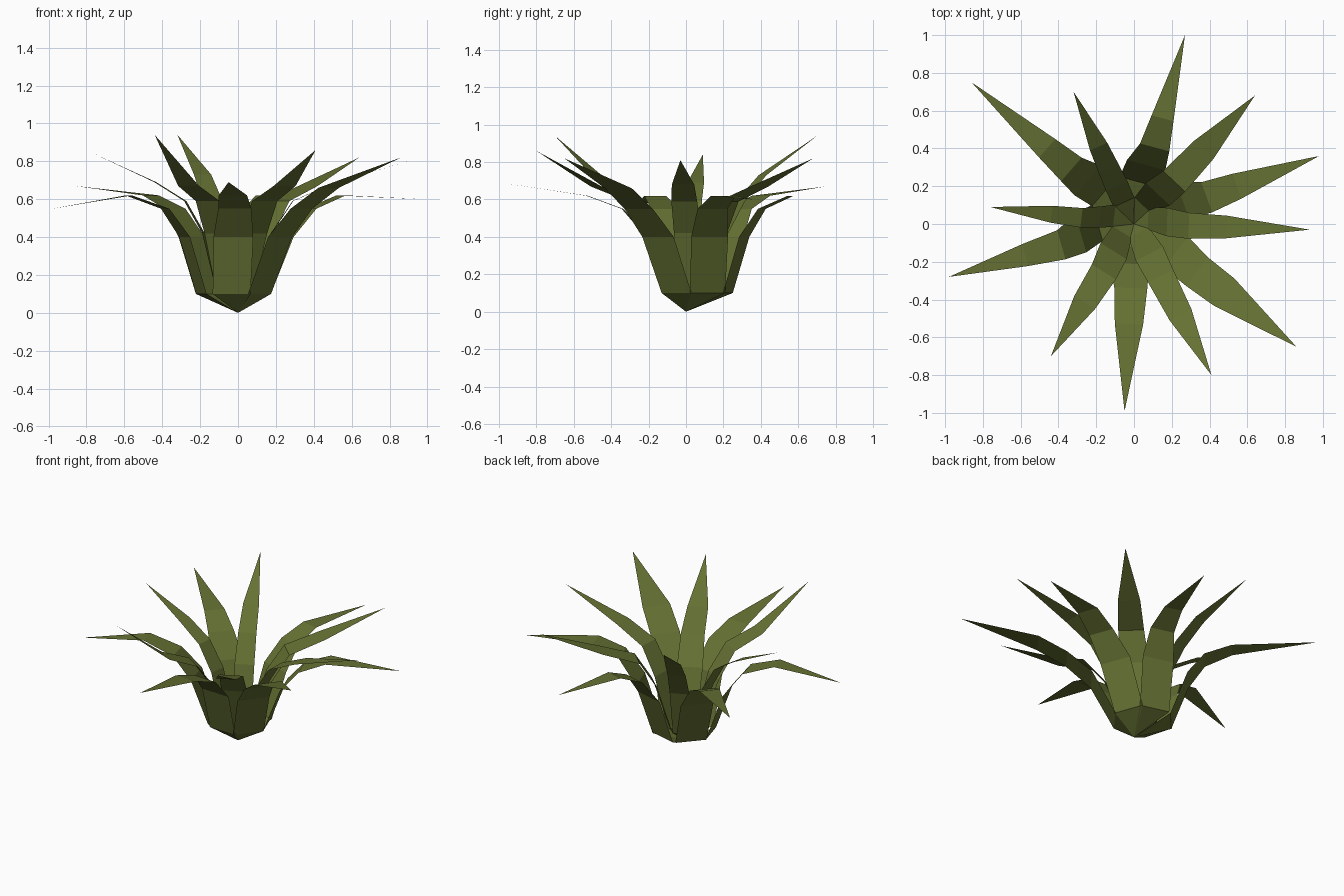
import bpy
import bmesh
from mathutils import Vector

default_cube = bpy.data.objects.get("Cube")
if default_cube:
    bpy.data.objects.remove(default_cube, do_unlink=True)

# One flat olive green for the whole plant
green = bpy.data.materials.new("olive_leaf_green")
green.use_nodes = True
leaf_colour = (0.13, 0.165, 0.033, 1)
green.diffuse_color = leaf_colour
shader = green.node_tree.nodes["Principled BSDF"]
shader.inputs["Base Color"].default_value = leaf_colour
shader.inputs["Roughness"].default_value = 0.9

ROOT = Vector((0, 0, 0))
CROWN_SHIFT = Vector((-0.025, 0.055, 0))   # the crown leans a little off centre

# Each leaf: tip position, reach at the shoulder,
# then reach, height and width at the outer bend
OUTER_LEAVES = [
    ((0.27, 1.00, 0.62), 0.42, 0.58, 0.62, 0.12),
    ((0.98, 0.36, 0.60), 0.41, 0.58, 0.62, 0.14),
    ((0.86, -0.65, 0.82), 0.42, 0.60, 0.66, 0.18),
    ((-0.05, -0.99, 0.69), 0.34, 0.53, 0.62, 0.15),
    ((-0.98, -0.28, 0.55), 0.40, 0.60, 0.62, 0.12),
    ((-0.86, 0.75, 0.67), 0.44, 0.61, 0.62, 0.13),
]
INNER_LEAVES = [
    ((0.64, 0.68, 0.82), 0.31, 0.54, 0.67, 0.14),
    ((0.93, -0.03, 0.81), 0.29, 0.49, 0.68, 0.12),
    ((0.41, -0.80, 0.86), 0.31, 0.54, 0.67, 0.13),
    ((-0.44, -0.70, 0.94), 0.30, 0.49, 0.67, 0.13),
    ((-0.76, 0.09, 0.84), 0.28, 0.44, 0.69, 0.09),
    ((-0.32, 0.70, 0.94), 0.32, 0.45, 0.73, 0.10),
]


def outer_rows(shoulder, bend_width):
    """Reach, height, width and share of the crown shift for each cross row."""
    return [
        (0.175, 0.10, 0.20, 1.0),
        (shoulder * 0.7, 0.40, 0.21, 0.5),
        (shoulder, 0.55, 0.5 * (bend_width + 0.2), 0),
    ]


def inner_rows(shoulder, bend_width):
    return [
        (0.09, 0.10, 0.12, 0.6),
        (shoulder * 0.63, 0.42, bend_width * 1.25, 0.3),
        (shoulder, 0.59, bend_width * 1.15, 0),
    ]


def build_leaf(name, make_rows, tip, shoulder, bend_reach, bend_height, bend_width):
    """A flat strip that rises from the root, arches over and ends in a point."""
    tip = Vector(tip)
    outward = Vector((tip.x, tip.y, 0)).normalized()
    sideways = Vector((-outward.y, outward.x, 0))
    rows = make_rows(shoulder, bend_width)
    rows.append((bend_reach, bend_height, bend_width, 0))

    bm = bmesh.new()
    root = bm.verts.new(ROOT)
    previous = None
    for reach, height, width, shift in rows:
        middle = outward * reach + CROWN_SHIFT * shift
        middle.z = height
        pair = [bm.verts.new(middle + sideways * width * side) for side in (-0.5, 0.5)]
        if previous:
            bm.faces.new((previous[0], pair[0], pair[1], previous[1]))
        else:
            bm.faces.new((root, pair[0], pair[1]))
        previous = pair
    bm.faces.new((previous[0], bm.verts.new(tip), previous[1]))
    bmesh.ops.recalc_face_normals(bm, faces=bm.faces)

    # Upper surface faces the sky
    if sum(face.normal.z * face.calc_area() for face in bm.faces) < 0:
        bmesh.ops.reverse_faces(bm, faces=bm.faces)

    mesh = bpy.data.meshes.new(name)
    bm.to_mesh(mesh)
    bm.free()
    mesh.materials.append(green)
    leaf = bpy.data.objects.new(name, mesh)
    bpy.context.collection.objects.link(leaf)


# Spreading outer ring and steeper inner ring
for ring, leaves, make_rows in (
    ("outer", OUTER_LEAVES, outer_rows),
    ("inner", INNER_LEAVES, inner_rows),
):
    for number, leaf in enumerate(leaves, start=1):
        build_leaf(f"{ring}_leaf_{number}", make_rows, *leaf)
